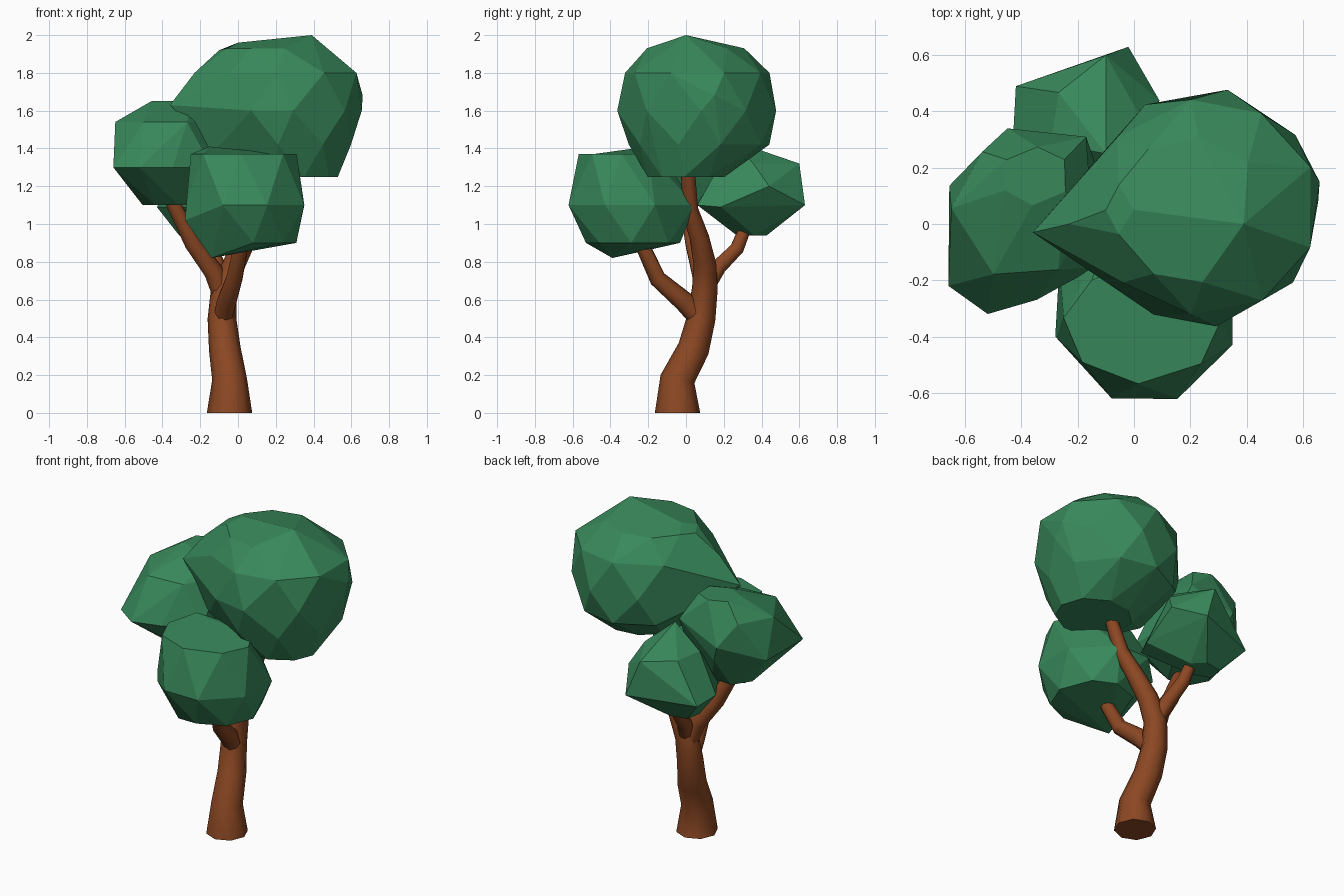
import bpy, bmesh, random
from math import sin, cos, pi, radians

random.seed(4)
cube = bpy.data.objects.get("Cube")
if cube:
    bpy.data.objects.remove(cube, do_unlink=True)


def material(name, rgb):
    mat = bpy.data.materials.new(name)
    mat.use_nodes = True
    mat.diffuse_color = (*rgb, 1)
    shader = mat.node_tree.nodes["Principled BSDF"]
    shader.inputs["Base Color"].default_value = (*rgb, 1)
    return mat


leaf_green = material("leaf green", (0.04, 0.25, 0.105))
bark_brown = material("bark brown", (0.26, 0.064, 0.017))


def foliage(name, sides, rings, tips):
    """Faceted leaf clump: the hull of staggered oval rings (z, x, y, half width, half depth) and tips."""
    bm = bmesh.new()
    for level, (z, x, y, width, depth) in enumerate(rings):
        for side in range(sides):
            # Every other ring turns half a step, and corners wander a little
            turn = side + (level % 2) / 2 + random.uniform(-0.12, 0.12)
            angle = 2 * pi * turn / sides
            bm.verts.new((x + 1.04 * width * cos(angle), y + 1.04 * depth * sin(angle), z))
    for tip in tips:
        bm.verts.new(tip)
    bmesh.ops.convex_hull(bm, input=bm.verts[:])
    loose = [vert for vert in bm.verts if not vert.link_faces]
    bmesh.ops.delete(bm, geom=loose, context='VERTS')

    # Merge nearly flat triangles into larger facets
    bmesh.ops.dissolve_limit(bm, angle_limit=radians(11), verts=bm.verts[:], edges=bm.edges[:])
    bmesh.ops.recalc_face_normals(bm, faces=bm.faces[:])
    mesh = bpy.data.meshes.new(name)
    bm.to_mesh(mesh)
    bm.free()
    mesh.materials.append(leaf_green)
    bpy.context.collection.objects.link(bpy.data.objects.new(name, mesh))


def limb(name, foot, thick, thin, path):
    """Round limb along a bent path: a flared foot, then an even taper from thick to thin."""
    curve = bpy.data.curves.new(name, 'CURVE')
    curve.dimensions = '3D'
    curve.bevel_depth = 1
    curve.bevel_resolution = 2
    curve.use_fill_caps = True
    spline = curve.splines.new('POLY')
    last = len(path) - 1
    spline.points.add(last)
    for step, (point, place) in enumerate(zip(spline.points, path)):
        point.co = (*place, 1)
        point.radius = thick + (thin - thick) * step / last
    spline.points[0].radius = foot
    curve.materials.append(bark_brown)
    obj = bpy.data.objects.new(name, curve)
    bpy.context.collection.objects.link(obj)
    bpy.ops.object.select_all(action='DESELECT')
    obj.select_set(True)
    bpy.context.view_layer.objects.active = obj
    bpy.ops.object.convert(target='MESH')
    bpy.ops.object.shade_smooth_by_angle(angle=radians(65))


# Trunk, bending back and then up into the crown
limb("trunk", 0.12, 0.1, 0.036, [
    (-0.045, -0.045, 0), (-0.045, -0.045, 0.18), (-0.07, 0.04, 0.34),
    (-0.085, 0.08, 0.5), (-0.075, 0.1, 0.66), (-0.02, 0.1, 0.79),
    (0.05, 0.07, 0.93), (0.11, 0.02, 1.08), (0.19, 0.01, 1.3)])

# Side branches
limb("front_branch", 0.05, 0.064, 0.037, [
    (-0.085, 0.09, 0.47), (-0.06, -0.01, 0.59), (-0.02, -0.15, 0.71), (0.03, -0.26, 0.95)])
limb("right_branch", 0.05, 0.062, 0.04, [
    (-0.08, 0.1, 0.6), (-0.13, 0.08, 0.75), (-0.24, 0.04, 0.9), (-0.35, 0, 1.12)])
limb("back_branch", 0.04, 0.05, 0.034, [
    (-0.07, 0.1, 0.64), (-0.11, 0.17, 0.77), (-0.14, 0.27, 0.87), (-0.16, 0.31, 0.97)])

# Large crown on top
foliage("top_foliage", 9, [
    (1.25, 0.3, 0, 0.22, 0.2),
    (1.42, 0.25, 0.07, 0.35, 0.36),
    (1.6, 0.25, 0.06, 0.39, 0.41),
    (1.8, 0.25, 0.06, 0.39, 0.37),
    (1.93, 0.2, 0.05, 0.26, 0.25),
], tips=[(0.39, 0, 2), (0, 0.05, 1.96), (-0.1, 0.05, 1.92), (-0.23, 0, 1.8),
         (-0.36, -0.03, 1.63), (-0.13, -0.1, 1.38), (0.66, 0.15, 1.68)])

# Three smaller clumps on the side branches
foliage("front_foliage", 8, [
    (0.9, 0.08, -0.28, 0.22, 0.24),
    (1.1, 0.04, -0.29, 0.32, 0.34),
    (1.37, 0.03, -0.35, 0.27, 0.21),
], tips=[(-0.14, -0.39, 0.82), (-0.15, -0.2, 1.41), (-0.28, -0.4, 1.02), (0.35, -0.43, 1.1)])

foliage("right_foliage", 6, [
    (1.1, -0.37, 0.05, 0.13, 0.13),
    (1.3, -0.38, 0.02, 0.29, 0.28),
    (1.54, -0.4, 0.05, 0.24, 0.24),
    (1.65, -0.35, 0.17, 0.12, 0.1),
], tips=[(-0.52, -0.32, 1.3), (-0.66, -0.22, 1.3), (-0.66, 0.1, 1.35),
         (-0.45, 0.34, 1.4), (-0.17, 0.31, 1.5)])

foliage("back_foliage", 5, [
    (0.94, -0.22, 0.35, 0.1, 0.08),
    (1.09, -0.17, 0.3, 0.25, 0.24),
    (1.32, -0.14, 0.36, 0.17, 0.15),
], tips=[(-0.02, 0.63, 1.1), (-0.1, 0.6, 1.32), (-0.42, 0.49, 1.08),
         (0.09, 0.44, 1.2), (-0.1, 0.25, 1.44), (0, 0.06, 1.1)])
